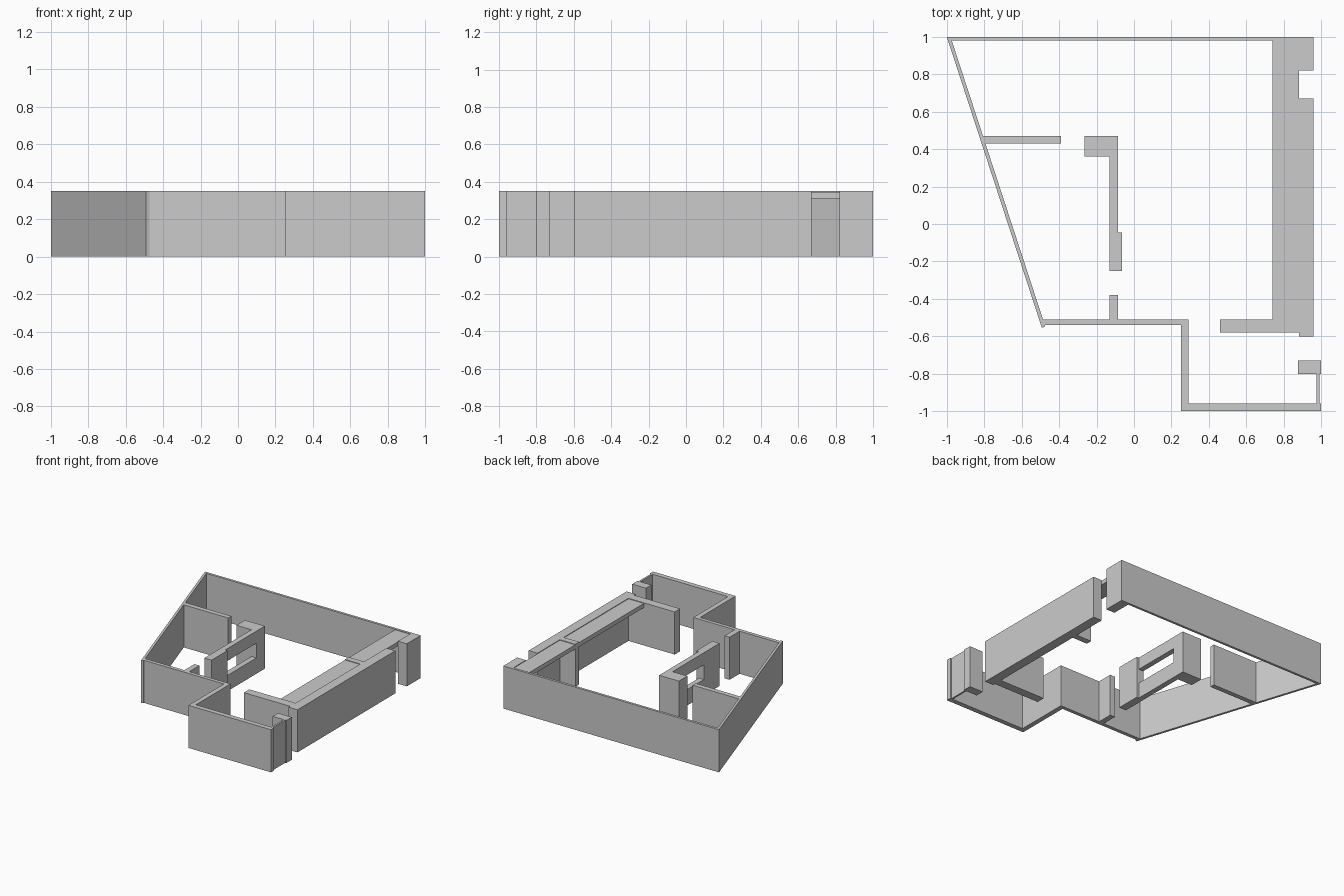
import bpy, bmesh

if "Cube" in bpy.data.objects:
    bpy.data.objects.remove(bpy.data.objects["Cube"])

H = 0.35  # wall height


def prism(name, pts, z0=0.0, z1=H):
    """Extrude a floor-plan outline (counter-clockwise) between two heights."""
    bm = bmesh.new()
    face = bm.faces.new([bm.verts.new((x, y, z0)) for x, y in pts])
    ext = bmesh.ops.extrude_face_region(bm, geom=[face])
    top = [v for v in ext["geom"] if isinstance(v, bmesh.types.BMVert)]
    bmesh.ops.translate(bm, verts=top, vec=(0, 0, z1 - z0))
    bmesh.ops.recalc_face_normals(bm, faces=bm.faces)
    mesh = bpy.data.meshes.new(name)
    bm.to_mesh(mesh)
    bm.free()
    obj = bpy.data.objects.new(name, mesh)
    bpy.context.collection.objects.link(obj)
    return obj


def wall(name, x0, x1, y0, y1, z0=0.0, z1=H):
    return prism(name, [(x0, y0), (x1, y0), (x1, y1), (x0, y1)], z0, z1)


# Outer shell: rear wall, slanted side wall, stepped front wall
wall("rear_wall", -0.985, 0.96, 0.98, 1.0)
prism("slanted_wall", [(-1.0, 1.0), (-0.492, -0.555), (-0.474, -0.547), (-0.98, 1.0)])
prism("front_wall", [(-0.48, -0.54), (0.25, -0.54), (0.25, -1.0), (1.0, -1.0),
                     (1.0, -0.96), (0.29, -0.96), (0.29, -0.51), (-0.49, -0.51)])

# Entrance side panel and post
wall("entrance_side_panel", 0.975, 0.99, -0.96, -0.80)
wall("entrance_post", 0.875, 1.0, -0.80, -0.73)

# Thick right wall with its short return towards the room
prism("right_wall", [(0.88, -0.60), (0.96, -0.60), (0.96, 0.67), (0.88, 0.67),
                     (0.88, -0.51), (0.46, -0.51), (0.46, -0.58), (0.88, -0.58)])
wall("right_corner_post", 0.88, 0.96, 0.82, 0.98)

# Closet divider and the lowered ceiling strips on both sides of it
wall("closet_divider", 0.74, 0.88, 0.33, 0.38)
for name, y0, y1 in (("front_soffit", -0.51, 0.33), ("rear_soffit", 0.38, 0.98)):
    wall(name, 0.74, 0.88, y0, y1, 0.31, 0.345)

# Partition meeting the slanted wall
prism("left_partition", [(-0.803, 0.43), (-0.39, 0.43), (-0.39, 0.47), (-0.817, 0.47)])

# Inner wall with a long window between two piers
prism("inner_rear_pier", [(-0.265, 0.36), (-0.085, 0.36), (-0.085, 0.47), (-0.265, 0.47)])
wall("inner_front_pier", -0.13, -0.065, -0.25, -0.045)
for name, z0, z1 in (("window_sill_wall", 0.0, 0.13), ("window_lintel", 0.25, H)):
    wall(name, -0.13, -0.085, -0.045, 0.36, z0, z1)
wall("inner_wall_stub", -0.13, -0.085, -0.51, -0.38)
